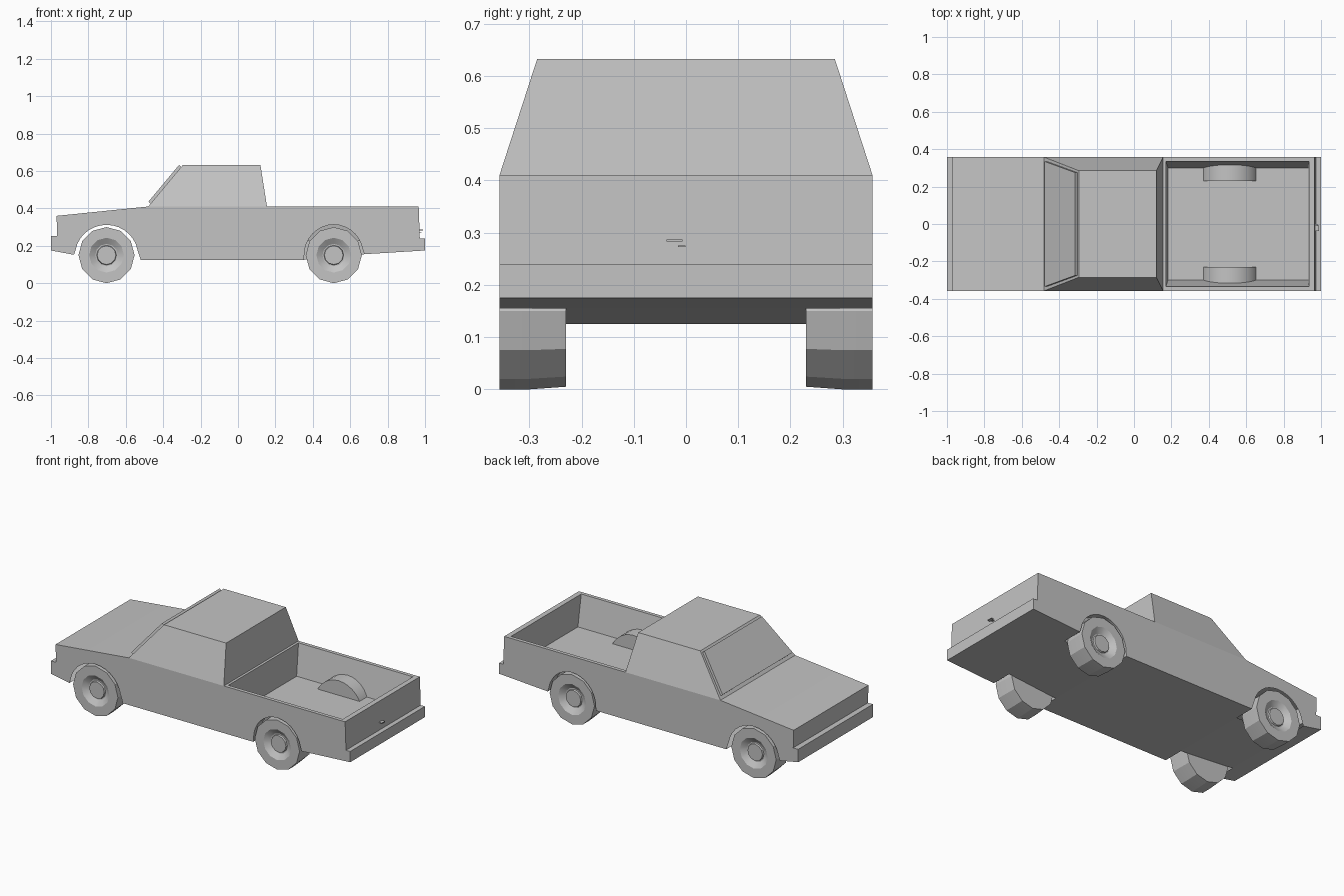
import bpy, bmesh, math

cube = bpy.data.objects.get("Cube")
if cube:
    bpy.data.objects.remove(cube)

paint = bpy.data.materials.new("plain_grey")
paint.use_nodes = True
GREY = (0.55, 0.55, 0.55, 1)
paint.diffuse_color = GREY
paint.node_tree.nodes["Principled BSDF"].inputs["Base Color"].default_value = GREY

W = 0.357        # half width of the body
WELL = 0.23      # inner side of the wheels and wheel wells
AXLES = (-0.703, 0.512)


def make(name, polys, smooth=25):
    """Build one object from polygons given as lists of points."""
    bm = bmesh.new()
    for poly in polys:
        bm.faces.new([bm.verts.new(p) for p in poly])
    bmesh.ops.remove_doubles(bm, verts=bm.verts, dist=0.0005)
    bmesh.ops.recalc_face_normals(bm, faces=bm.faces)
    mesh = bpy.data.meshes.new(name)
    bm.to_mesh(mesh)
    bm.free()
    mesh.materials.append(paint)
    obj = bpy.data.objects.new(name, mesh)
    bpy.context.collection.objects.link(obj)
    bpy.ops.object.select_all(action="DESELECT")
    obj.select_set(True)
    bpy.context.view_layer.objects.active = obj
    bpy.ops.object.shade_smooth_by_angle(angle=math.radians(smooth))
    return obj


def rect(x0, x1, y, z):
    return [(x0, -y, z), (x1, -y, z), (x1, y, z), (x0, y, z)]


def bridge(a, b):
    n = len(a)
    return [[a[i], a[(i + 1) % n], b[(i + 1) % n], b[i]] for i in range(n)]


def loft(a, b):
    return [a, b] + bridge(a, b)


def across(p, q, y0, y1):
    return [(p[0], y0, p[1]), (q[0], y0, q[1]), (q[0], y1, q[1]), (p[0], y1, p[1])]


# Body shell: side outline with two wheel arches, running nose to tail underneath
def arch(cx, rx, rz, start, end):
    steps = 14
    pts = []
    for i in range(steps + 1):
        a = math.radians(170 - 160 * i / steps)
        pts.append((cx + rx * math.cos(a), 0.15 + rz * math.sin(a)))
    return [start] + pts + [end]


front_arch = arch(-0.703, 0.168, 0.162, (-0.877, 0.152), (-0.52, 0.125))
rear_arch = arch(0.512, 0.158, 0.163, (0.352, 0.125), (0.675, 0.155))
tail = [(1, 0.175), (1, 0.24), (0.972, 0.24), (0.966, 0.41)]
nose = [(0.155, 0.41), (-0.48, 0.41), (-0.97, 0.36), (-0.967, 0.253),
        (-1, 0.253), (-1, 0.175)]
outline = front_arch + rear_arch + tail + nose

body = [[(x, s * W, z) for x, z in outline] for s in (-1, 1)]
arch_edges = list(zip(front_arch, front_arch[1:])) + list(zip(rear_arch, rear_arch[1:]))
for p, q in zip(outline, outline[1:] + outline[:1]):
    if (p, q) not in arch_edges and p != tail[-1]:
        body.append(across(p, q, -W, W))

# Underside between the wheels
for a in (front_arch, rear_arch):
    body.append(across(a[0], a[-1], -WELL, WELL))

# Rear wheel wells, which also form the humps in the bed
for s in (-1, 1):
    body.append([(x, s * WELL, z) for x, z in rear_arch])
    body += [across(p, q, s * W, s * WELL) for p, q in zip(rear_arch, rear_arch[1:])]

# Cargo bed: rim, tapered walls and floor
rim_outer = rect(0.155, 0.966, W, 0.41)
rim_inner = rect(0.17, 0.935, 0.335, 0.41)
floor = rect(0.182, 0.933, 0.3, 0.225)
body += bridge(rim_outer, rim_inner) + bridge(rim_inner, floor) + [floor]
make("body", body)

# Cab
make("cab", loft(rect(-0.48, 0.155, W, 0.41), rect(-0.295, 0.12, 0.285, 0.632)))


# Windscreen plate, raised off the sloping front of the cab
def pane(lift):
    dx, dz = -0.768 * lift, 0.64 * lift
    return [(x + dx, s * y, z + dz)
            for x, y, z, s in ((-0.467, 0.335, 0.425, -1), (-0.467, 0.335, 0.425, 1),
                               (-0.303, 0.275, 0.622, 1), (-0.303, 0.275, 0.622, -1))]


make("windscreen", loft(pane(-0.002), pane(0.016)))

# Tailgate handle
make("tailgate_handle",
     loft([(0.965, y, z) for y, z in ((-0.037, 0.283), (-0.007, 0.283), (-0.007, 0.287), (-0.037, 0.287))],
          [(0.988, y, z) for y, z in ((-0.037, 0.283), (-0.007, 0.283), (-0.007, 0.287), (-0.037, 0.287))]))
make("tailgate_latch",
     loft(rect(0.965, 0.98, 0.007, 0.272), rect(0.965, 0.98, 0.007, 0.275))
     ).location.y = -0.008

# Wheels: twelve-sided lathe with a dished rim and a hub cap
WHEEL = [(0.145, WELL), (0.15, 0.3), (0.15, W), (0.093, W),
         (0.06, 0.335), (0.053, 0.335), (0.05, 0.345)]


def wheel(name, cx, side):
    rings = []
    for r, y in WHEEL:
        rings.append([(cx + r * math.sin(i * math.tau / 12), side * y,
                       0.15 - r * math.cos(i * math.tau / 12)) for i in range(12)])
    polys = [rings[0], rings[-1]]
    for a, b in zip(rings, rings[1:]):
        polys += bridge(a, b)
    make(name, polys)


for cx, end in zip(AXLES, ("nose", "tail")):
    for side, label in ((-1, "near"), (1, "far")):
        wheel(f"{end}_wheel_{label}", cx, side)
